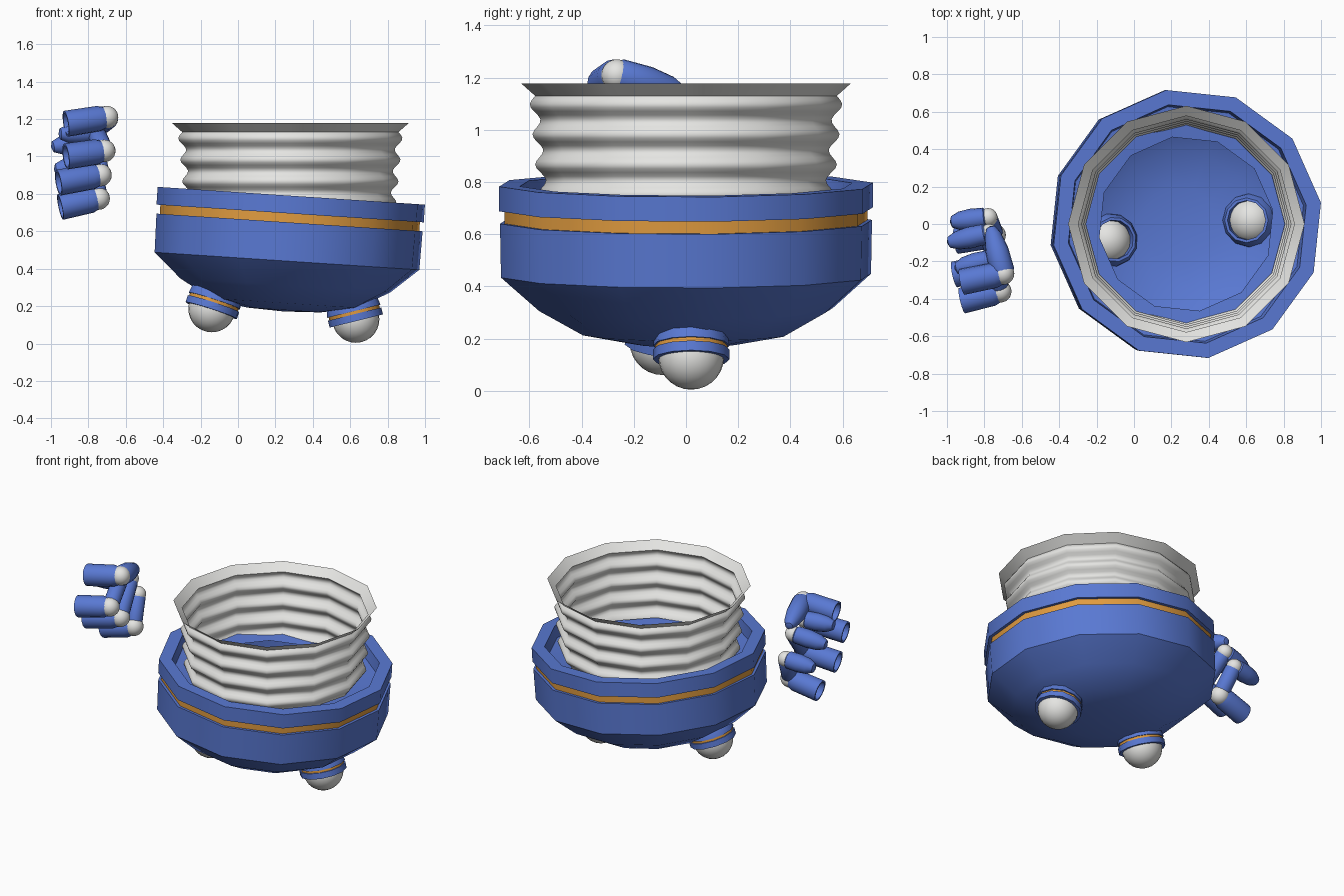
import bpy, bmesh, math
from mathutils import Vector, Matrix

cube = bpy.data.objects.get("Cube")
if cube:
    bpy.data.objects.remove(cube, do_unlink=True)


def material(name, color):
    m = bpy.data.materials.new(name)
    m.use_nodes = True
    m.diffuse_color = (*color, 1)
    m.node_tree.nodes["Principled BSDF"].inputs["Base Color"].default_value = (*color, 1)
    return m


BLUE = material("blue", (0.10, 0.19, 0.65))
ORANGE = material("orange", (0.75, 0.33, 0.05))
WHITE = material("off_white", (0.78, 0.78, 0.76))


def finish(name, bm, mats, angle=40):
    mesh = bpy.data.meshes.new(name)
    bm.to_mesh(mesh)
    bm.free()
    for m in mats:
        mesh.materials.append(m)
    obj = bpy.data.objects.new(name, mesh)
    bpy.context.collection.objects.link(obj)
    bpy.ops.object.select_all(action='DESELECT')
    obj.select_set(True)
    bpy.context.view_layer.objects.active = obj
    bpy.ops.object.shade_smooth_by_angle(angle=math.radians(angle))
    return obj


def lathe(name, profile, origin, axis, mats, segs=12, turn=0, accent=()):
    """Revolve (radius, height) points round an axis; accent rows use the second material."""
    frame = Matrix.Translation(origin) @ Vector(axis).to_track_quat('Z', 'Y').to_matrix().to_4x4()
    bm = bmesh.new()
    rings = []
    for r, h in profile:
        angles = [turn + math.tau * i / segs for i in range(segs)]
        rings.append([bm.verts.new(frame @ Vector((r * math.cos(a), r * math.sin(a), h)))
                      for a in angles])
    for row, (low, high) in enumerate(zip(rings, rings[1:])):
        for i in range(segs):
            j = (i + 1) % segs
            f = bm.faces.new((low[i], low[j], high[j], high[i]))
            f.material_index = int(row in accent)
    bmesh.ops.remove_doubles(bm, verts=bm.verts, dist=0.0001)
    return finish(name, bm, mats)


def ball(name, center, radius):
    bm = bmesh.new()
    bmesh.ops.create_uvsphere(bm, u_segments=24, v_segments=14, radius=radius,
                              matrix=Matrix.Translation(center))
    return finish(name, bm, [WHITE], 60)


# Tilted bowl with recessed stripe, thick rim and inner ledge
tilt = math.radians(3.8)
bowl_axis = Vector((math.sin(tilt), 0, math.cos(tilt)))
bowl = [(0, -.62), (.2, -.612), (.40, -.575), (.57, -.48), (.718, -.35), (.722, -.143),
        (.704, -.143), (.704, -.095), (.725, -.095), (.725, 0), (.645, 0),
        (.635, -.08), (.47, -.10)]
lathe("pelvis_bowl", bowl, (.285, 0, .79), bowl_axis, [BLUE, ORANGE],
      turn=math.radians(9), accent=(6,))

# Upright bellows with rippled wall and flared top
bellows = []
for i in range(31):
    z = .69 + .44 * i / 30
    bellows.append((.565 + .09 * (z - .92) + .018 * math.cos(math.tau * (z - .865) / .115), z))
bellows.append((.632, 1.178))
lathe("waist_bellows", bellows, (.28, 0, 0), (0, 0, 1), [WHITE])

# Hip sockets with ball joints
socket = [(.12, -.01), (.147, -.01), (.147, .028), (.139, .028), (.139, .044),
          (.147, .044), (.14, .085), (.12, .12), (.105, .12), (.105, .03)]
for side, center, axis in (("left", (.63, .02, .13), (-.24, 0, .97)),
                           ("right", (-.14, -.09, .186), (.31, .06, .95))):
    lathe(side + "_hip_socket", socket, center, axis, [BLUE, ORANGE], accent=(3,))
    ball(side + "_hip_ball", center, .126)


# Right hand: hollow base segments, knuckle balls and curled segments
def segment(name, start, end, shape):
    a, d = Vector(start), Vector(end) - Vector(start)
    lathe(name, [(r, t * d.length) for r, t in shape], a, d, [BLUE], segs=16)


TUBE = [(.03, 0), (.055, .03), (.068, .2), (.07, 1), (.058, 1), (.05, .25), (0, .2)]
MIDDLE = [(0, -.12), (.035, -.1), (.05, .05), (.05, .9), (.035, 1.05), (0, 1.1)]
TIP = [(.03, 0), (.055, .1), (.058, .45), (.05, .75), (.03, .95), (0, 1)]
THUMB_TIP = [(.04, -.1), (.065, .05), (.062, .5), (.045, .85), (.025, 1), (0, 1.04)]

fingers = {
    "index": [(-.92, -.41, 1.0), (-.715, -.36, 1.03), (-.76, -.19, 1.13), (-.96, -.24, 1.12)],
    "middle": [(-.96, -.27, .86), (-.735, -.22, .90), (-.775, -.05, 1.09), (-1.0, -.10, 1.05)],
    "little": [(-.95, -.09, .73), (-.745, -.06, .775), (-.78, .035, .95), (-.985, .01, .93)],
    "thumb": [(-.92, -.31, 1.175), (-.70, -.265, 1.21), (-.765, -.02, 1.15)],
}
for name, pts in fingers.items():
    segment(name + "_base", pts[1], pts[0], TUBE)
    ball(name + "_knuckle", pts[1], .06)
    if name == "thumb":
        segment("thumb_tip", pts[1], pts[2], THUMB_TIP)
    else:
        segment(name + "_middle", pts[1], pts[2], MIDDLE)
        ball(name + "_far_knuckle", pts[2], .05)
        segment(name + "_tip", pts[2], pts[3], TIP)
